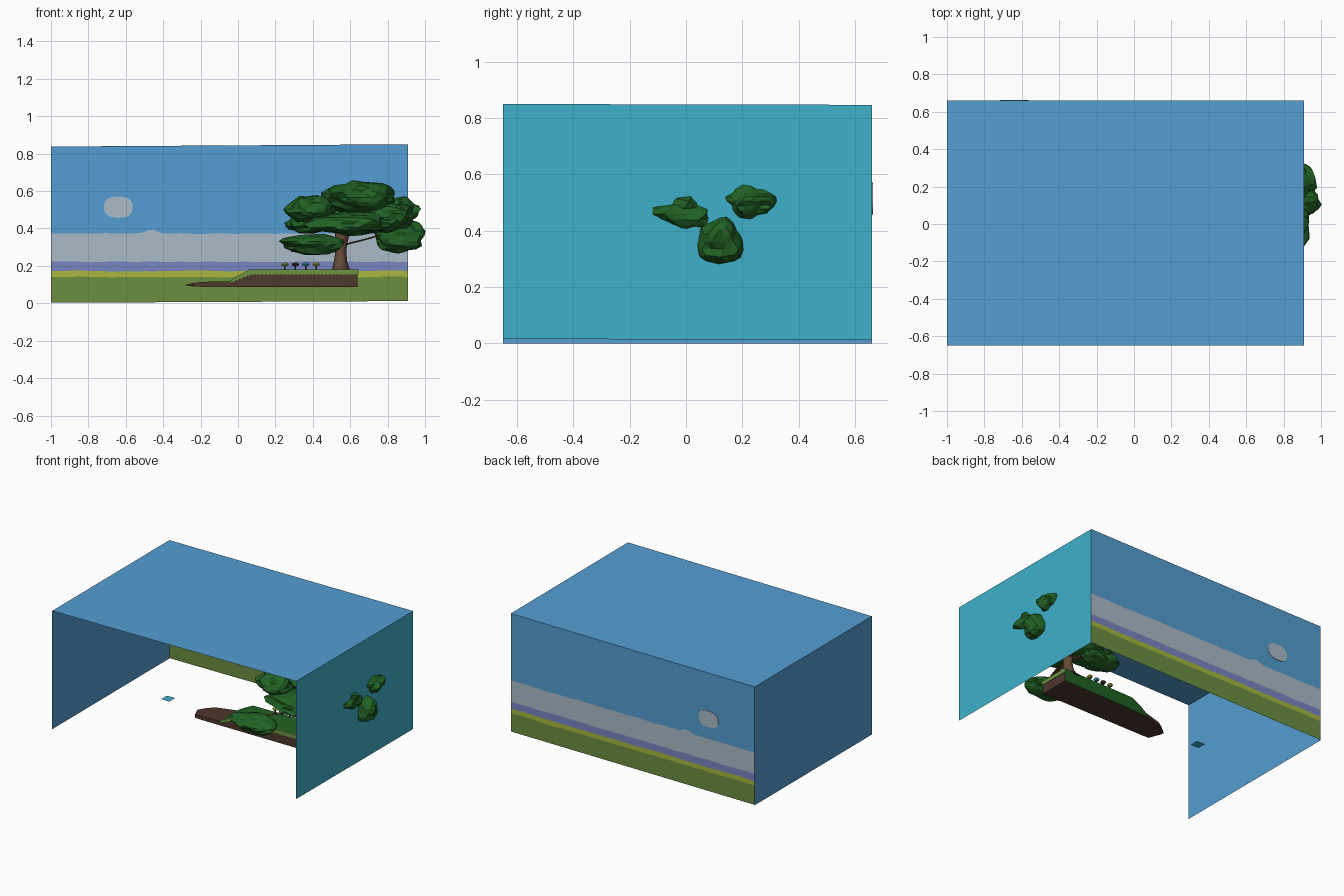
import bpy, bmesh, math, random
from mathutils import Vector, noise

if "Cube" in bpy.data.objects:
    bpy.data.objects.remove(bpy.data.objects["Cube"])

random.seed(4)


def mat(name, r, g, b):
    lin = lambda c: (c / 255 / 12.92) if c < 10 else ((c / 255 + 0.055) / 1.055) ** 2.4
    m = bpy.data.materials.new(name)
    m.diffuse_color = (lin(r), lin(g), lin(b), 1)
    m.use_nodes = True
    m.node_tree.nodes["Principled BSDF"].inputs["Base Color"].default_value = m.diffuse_color
    return m


SKY = mat("sky_blue", 84, 158, 210)
TEAL = mat("teal", 62, 176, 202)
LEAF = mat("leaf_green", 33, 98, 36)
BARK = mat("bark_brown", 100, 73, 54)
SOIL = mat("soil_brown", 78, 55, 44)
GRASS = mat("grass_green", 106, 150, 66)
FIELD = mat("field_green", 107, 143, 64)
YELLOW = mat("yellow_green", 168, 184, 62)
PURPLE = mat("hill_purple", 120, 134, 194)
GREY = mat("pale_grey", 170, 187, 200)


def add(name, bm, *mats):
    me = bpy.data.meshes.new(name)
    bm.to_mesh(me)
    bm.free()
    for m in mats:
        me.materials.append(m)
    ob = bpy.data.objects.new(name, me)
    bpy.context.collection.objects.link(ob)
    return ob


def panel(name, pts, m):
    bm = bmesh.new()
    bm.faces.new([bm.verts.new(p) for p in pts])
    return add(name, bm, m)


def loft(bm, rings):
    """Skin closed rings of points and cap both ends."""
    vs = [[bm.verts.new(p) for p in r] for r in rings]
    n = len(vs[0])
    for a, b in zip(vs, vs[1:]):
        for i in range(n):
            j = (i + 1) % n
            bm.faces.new((a[i], a[j], b[j], b[i]))
    bm.faces.new(vs[0][::-1])
    bm.faces.new(vs[-1])
    bmesh.ops.recalc_face_normals(bm, faces=bm.faces)


def smooth(ob):
    for o in bpy.context.selected_objects:
        o.select_set(False)
    ob.select_set(True)
    bpy.context.view_layer.objects.active = ob
    bpy.ops.object.shade_smooth_by_angle(angle=math.radians(50))


# open-fronted box: side walls and roof
X0, X1, Y0, Y1 = -1.0, 0.91, -0.65, 0.66
panel("left_wall", [(X0, Y0, 0), (X0, Y1, 0), (X0, Y1, .838), (X0, Y0, .838)], SKY)
panel("right_wall", [(X1, Y0, .016), (X1, Y1, .012), (X1, Y1, .847), (X1, Y0, .85)], TEAL)
panel("roof", [(X0, Y0, .838), (X1, Y0, .85), (X1, Y1, .847), (X0, Y1, .838)], SKY)

# back wall: landscape bands with gently uneven borders
N = 80


def border(k, base, x):
    z = base + .005 * noise.noise((x * 7, k * 9.3, 0)) + random.uniform(-.001, .001)
    if k == 4:                                     # small hill peak
        z += max(0, .022 - abs(x + .46) * .4)
    return z


bm = bmesh.new()
rows = []
for k, base in enumerate((0, .14, .173, .222, .373, .842)):
    row = []
    for i in range(N + 1):
        x = X0 + (X1 - X0) * i / N
        t = i / N
        z = .003 + .009 * t if k == 0 else .838 + .009 * t if k == 5 else border(k, base, x)
        row.append(bm.verts.new((x, Y1, z)))
    rows.append(row)
for k in range(5):
    for i in range(N):
        f = bm.faces.new((rows[k][i], rows[k][i + 1], rows[k + 1][i + 1], rows[k + 1][i]))
        f.material_index = k
add("back_wall", bm, FIELD, YELLOW, PURPLE, GREY, SKY)

# pale sun disc, showing on both sides of the back wall
bm = bmesh.new()
sgn = lambda v: math.copysign(abs(v) ** .8, v)
oval = [(-.64 + .077 * sgn(math.cos(a)), .514 + .057 * sgn(math.sin(a)))
        for a in (math.tau * i / 24 for i in range(24))]
loft(bm, [[(x, y, z) for x, z in oval] for y in (Y1 - .003, Y1 + .003)])
add("sun", bm, GREY)

# small water plate
panel("water_plate", [(-.572, -.042, .095), (-.508, -.042, .095),
                      (-.508, .022, .095), (-.572, .022, .095)], TEAL)

# earth ledge: box sections along x (x, bottom, top, front, back)
bm = bmesh.new()
loft(bm, [[(x, f, b), (x, k, b), (x, k, t), (x, f, t)] for x, b, t, f, k in (
    (-.28, .096, .100, -.06, -.04), (-.24, .09, .108, -.14, -.01), (-.19, .088, .115, -.14, .02),
    (-.05, .088, .116, -.14, .06), (0, .088, .145, -.14, .065), (.07, .088, .178, -.14, .07),
    (.64, .088, .178, -.14, .08))])
for f in bm.faces:
    c, n = f.calc_center_median(), f.normal
    f.material_index = int(c.x > -.04 and (n.z > .5 or n.y > .5))
add("earth_ledge", bm, SOIL, LEAF)

# jagged grass fringe on the ledge front, and its end
bm = bmesh.new()
rings = []
for i in range(69):
    x = -.04 + .68 * i / 68
    s = min(1, max(0, (x + .04) / .11))
    hi = .118 + .063 * math.ceil(s * 6) / 6
    lo = max(.108 + .044 * s, .1) + (.006 if i % 2 else -.002)
    rings.append([(x, -.147, lo), (x, -.139, lo), (x, -.139, hi), (x, -.147, hi)])
loft(bm, rings)
add("grass_fringe", bm, GRASS)
bm = bmesh.new()
loft(bm, [[(x, -.147, .152), (x, .08, .152), (x, .08, .181), (x, -.147, .181)] for x in (.638, .643)])
add("grass_end", bm, GRASS)

# trunk with flared roots, and branches reaching into the crown


def tube(name, path, sides=10):
    """path: (x, y, z, radius x, radius y), horizontal rings."""
    bm = bmesh.new()
    rings = []
    for x, y, z, rx, ry in path:
        rings.append([(x + rx * math.cos(a), y + ry * math.sin(a), z)
                      for a in (math.tau * i / sides for i in range(sides))])
    loft(bm, rings)
    smooth(add(name, bm, BARK))


tube("trunk", [(.55, -.02, .165, .05, .12), (.55, -.01, .19, .045, .08), (.548, 0, .22, .036, .045),
               (.55, 0, .28, .029, .032), (.552, 0, .33, .034, .036), (.56, 0, .38, .04, .045),
               (.58, 0, .5, .02, .02)])
for i, (x, y, z) in enumerate(((.42, -.36, .34), (.84, .09, .37), (.4, .1, .34), (.6, .24, .44))):
    tube(f"branch_{i + 1}", [(.555, 0, .31, .02, .02), (.555 + (x - .555) * .5, y * .5, .33 + (z - .33) * .4, .017, .017),
                             (x, y, z + .02, .008, .008)], 8)

# faceted leaf clumps: centre and radii
CLUMPS = [
    (.66, -.02, .565, .20, .20, .085), (.39, -.11, .505, .125, .13, .07),
    (.61, -.15, .425, .22, .16, .065), (.40, -.02, .43, .135, .13, .06),
    (.86, .23, .505, .11, .105, .06), (.86, .12, .36, .135, .085, .095),
    (.40, -.38, .315, .16, .10, .052), (.38, .12, .315, .13, .10, .05),
    (.60, .22, .47, .19, .12, .075), (.80, -.03, .46, .14, .15, .075),
]
for i, (x, y, z, rx, ry, rz) in enumerate(CLUMPS):
    bm = bmesh.new()
    bmesh.ops.create_icosphere(bm, subdivisions=3, radius=1)
    for v in bm.verts:
        d = v.co.normalized()
        k = 1 + .26 * noise.noise(d * 1.6 + Vector((i * 5.1, 0, 0))) \
              + .16 * noise.noise(d * 4 + Vector((0, i * 3.7, 0)))
        v.co = Vector((x + rx * d.x * k, y + ry * d.y * k, z + rz * d.z * k))
    add(f"leaf_clump_{i + 1}", bm, LEAF)

# row of little flowers: stem and cap
for i, (x, m) in enumerate(((.25, YELLOW), (.307, SOIL), (.362, TEAL), (.418, YELLOW))):
    bm = bmesh.new()
    prof = ((.17, .004), (.198, .004), (.199, .014), (.208, .02), (.215, .015), (.218, .004))
    loft(bm, [[(x + r * math.cos(a), .06 + r * math.sin(a), z)
               for a in (math.tau * j / 8 for j in range(8))] for z, r in prof])
    for f in bm.faces:
        f.material_index = int(f.calc_center_median().z > .1982)
    add(f"flower_{i + 1}", bm, SOIL, m)
